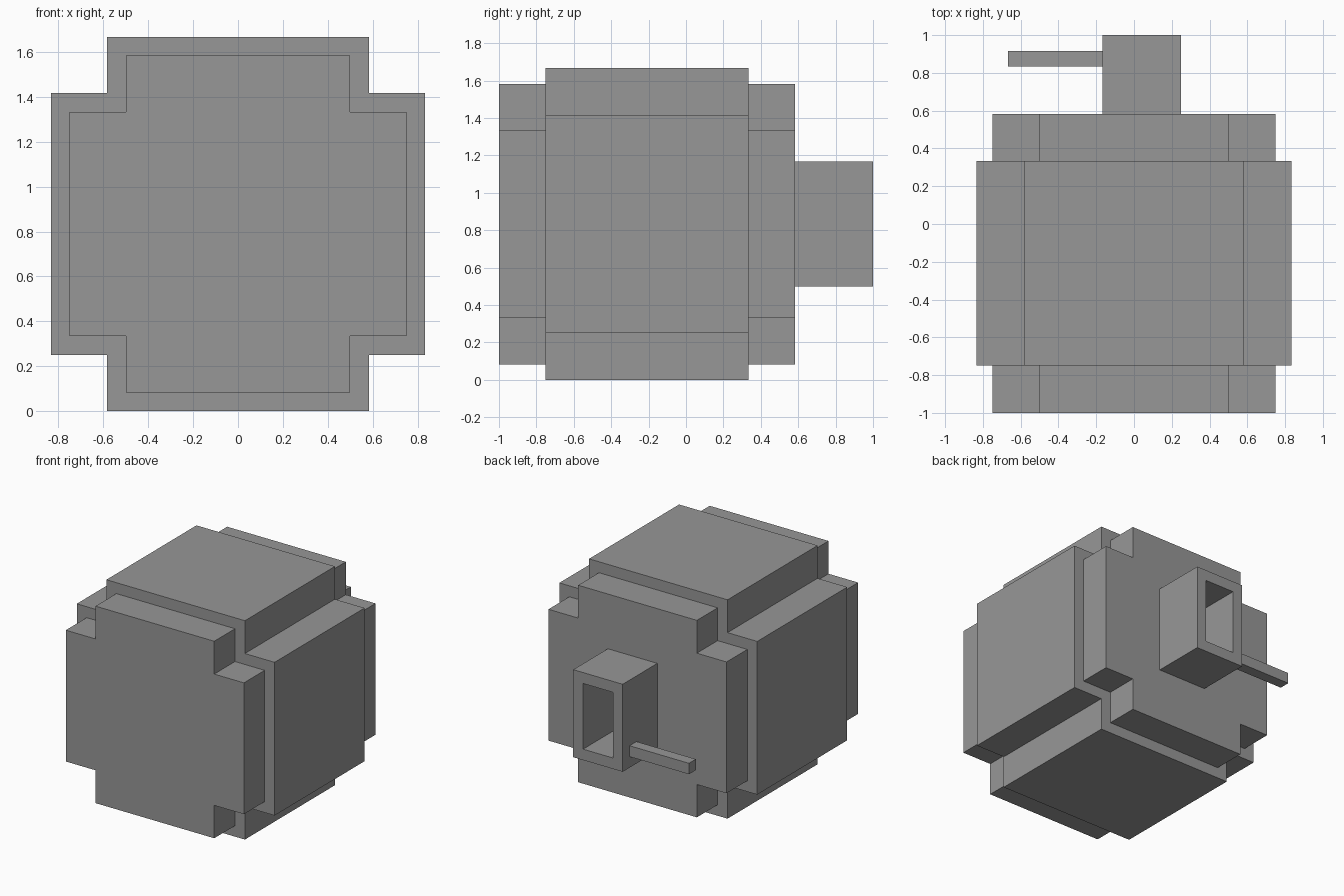
import bpy, bmesh

cube = bpy.data.objects.get("Cube")
if cube:
    bpy.data.objects.remove(cube, do_unlink=True)

U = 1 / 12  # modelling grid step

grey = bpy.data.materials.new("plain grey")
grey.use_nodes = True
COLOUR = (0.31, 0.31, 0.31, 1)
grey.diffuse_color = COLOUR
grey.node_tree.nodes["Principled BSDF"].inputs["Base Color"].default_value = COLOUR


def finish(bm, name):
    bmesh.ops.recalc_face_normals(bm, faces=bm.faces)
    mesh = bpy.data.meshes.new(name)
    bm.to_mesh(mesh)
    bm.free()
    mesh.materials.append(grey)
    obj = bpy.data.objects.new(name, mesh)
    bpy.context.collection.objects.link(obj)
    return obj


def cross_slab(name, half, notch, y0, y1):
    """Square with notched corners in xz, extruded along y (grid steps)."""
    a, b = half, half - notch
    outline = [(-b, -a), (b, -a), (b, -b), (a, -b), (a, b), (b, b),
               (b, a), (-b, a), (-b, b), (-a, b), (-a, -b), (-b, -b)]
    bm = bmesh.new()
    face = bm.faces.new([bm.verts.new((x * U, y0 * U, (z + 10) * U)) for x, z in outline])
    ext = bmesh.ops.extrude_face_region(bm, geom=[face])
    moved = [e for e in ext["geom"] if isinstance(e, bmesh.types.BMVert)]
    bmesh.ops.translate(bm, verts=moved, vec=(0, (y1 - y0) * U, 0))
    return finish(bm, name)


def box(lo, hi):
    """Box between two corners given in grid steps."""
    bm = bmesh.new()
    bmesh.ops.create_cube(bm, size=1)
    for v in bm.verts:
        v.co = [(l if c < 0 else h) * U for c, l, h in zip(v.co, lo, hi)]
    bm.normal_update()
    return bm


# Body: wide middle with a smaller slab on the front and back
cross_slab("front_slab", 9, 3, -12, -9)
cross_slab("body_middle", 10, 3, -9, 4)
cross_slab("back_slab", 9, 3, 4, 7)

# Hollow rectangular tube on the back, open at its rear end
bm = box((-2, 7, 6), (3, 12, 14))
rear = max(bm.faces, key=lambda f: f.normal.y)
inner = min(bm.faces, key=lambda f: f.normal.y)
bmesh.ops.delete(bm, geom=[inner], context='FACES_ONLY')
bmesh.ops.inset_region(bm, faces=[rear], thickness=U, use_even_offset=True)
pit = bmesh.ops.extrude_discrete_faces(bm, faces=[rear])["faces"][0]
bmesh.ops.translate(bm, verts=pit.verts, vec=(0, -5 * U, 0))
bmesh.ops.delete(bm, geom=[pit], context='FACES_ONLY')
finish(bm, "rear_tube")

# Thin rod sticking out of the tube's side
finish(box((-8, 10, 7), (-2, 11, 8)), "side_rod")
